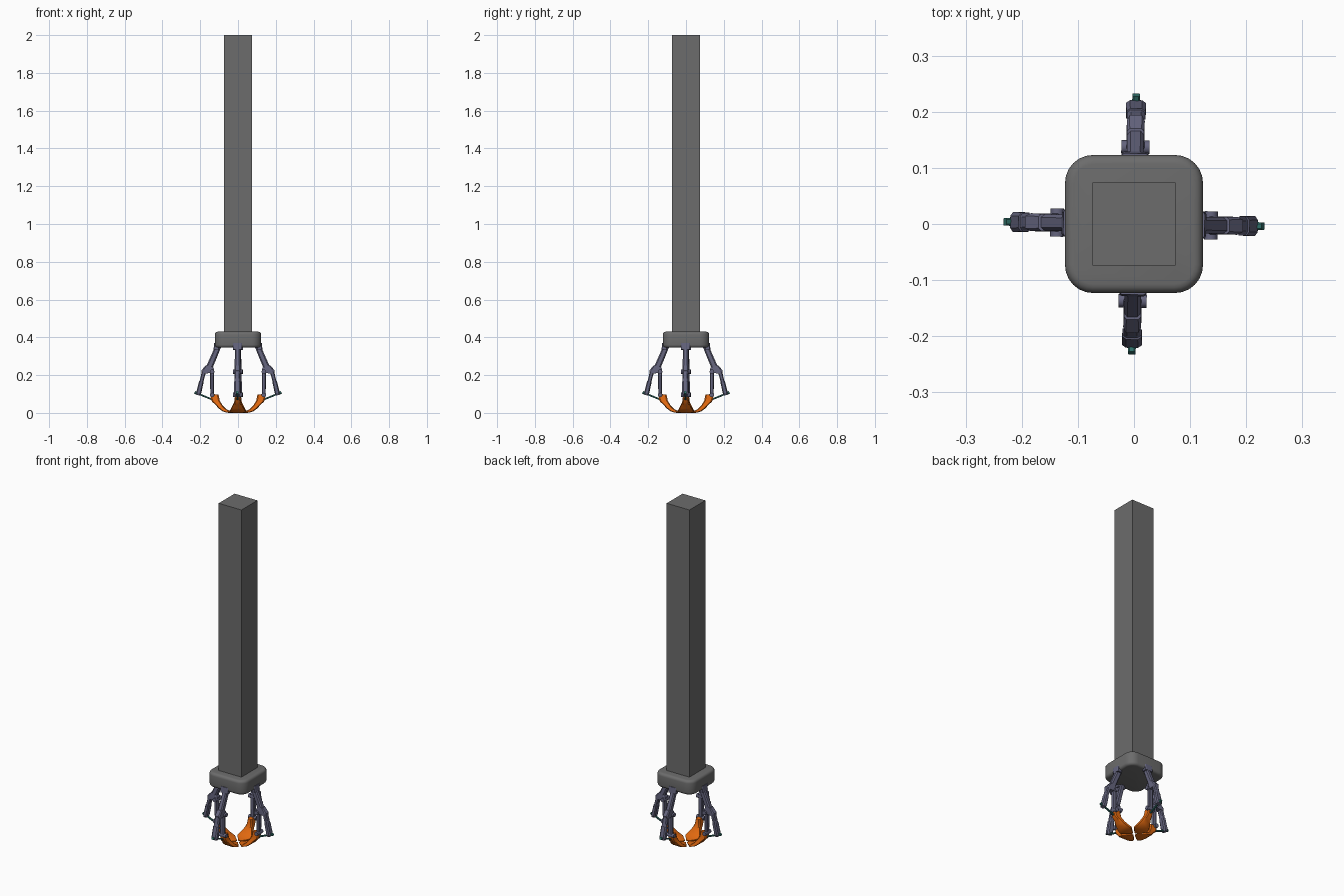
import bpy, bmesh, math
from mathutils import Matrix, Vector

if "Cube" in bpy.data.objects:
    bpy.data.objects.remove(bpy.data.objects["Cube"])


def material(name, rgb):
    m = bpy.data.materials.new(name)
    m.diffuse_color = (*rgb, 1)
    m.use_nodes = True
    m.node_tree.nodes["Principled BSDF"].inputs["Base Color"].default_value = m.diffuse_color
    return m


GREY = material("dark grey", (0.15, 0.15, 0.15))
STEEL = material("blue grey", (0.13, 0.13, 0.21))
ORANGE = material("orange", (0.75, 0.14, 0.005))
TEAL = material("teal", (0.03, 0.16, 0.14))


def finish(bm, name, mat, matrix=Matrix(), angle=None):
    bmesh.ops.recalc_face_normals(bm, faces=bm.faces)
    me = bpy.data.meshes.new(name)
    bm.to_mesh(me)
    bm.free()
    me.materials.append(mat)
    ob = bpy.data.objects.new(name, me)
    bpy.context.collection.objects.link(ob)
    ob.matrix_world = matrix
    if angle:
        bpy.ops.object.select_all(action='DESELECT')
        ob.select_set(True)
        bpy.context.view_layer.objects.active = ob
        bpy.ops.object.shade_smooth_by_angle(angle=math.radians(angle))
    return ob


def box(half, z0, z1):
    bm = bmesh.new()
    bmesh.ops.create_cube(bm, size=1)
    bmesh.ops.scale(bm, vec=(2 * half, 2 * half, z1 - z0), verts=bm.verts)
    bmesh.ops.translate(bm, vec=(0, 0, (z0 + z1) / 2), verts=bm.verts)
    return bm


def loft(name, sections, mat, matrix, chamfer=0.25, angle=None):
    """Skin chamfered sections given as (outer rz, inner rz, half width)."""
    bm = bmesh.new()
    rings = []
    c = chamfer
    shape = [(c, 1), (1 - c, 1), (1, 1 - 2 * c), (1, 2 * c - 1),
             (1 - c, -1), (c, -1), (0, 2 * c - 1), (0, 1 - 2 * c)]
    for (ro, zo), (ri, zi), w in sections:
        rings.append([bm.verts.new((ro + (ri - ro) * t, w * s, zo + (zi - zo) * t))
                      for t, s in shape])
    for a, b in zip(rings, rings[1:]):
        for i in range(8):
            j = (i + 1) % 8
            bm.faces.new((a[i], a[j], b[j], b[i]))
    bm.faces.new(rings[0])
    bm.faces.new(rings[-1])
    return finish(bm, name, mat, matrix, angle)


def beam(name, stations, mat, matrix, chamfer=0.2):
    """Straight or bent bar through (r, z, depth, half width) stations."""
    p = [Vector((s[0], s[1])) for s in stations]
    d = (p[-1] - p[0]).normalized()
    n = Vector((-d.y, d.x))
    secs = [(q + n * s[2] / 2, q - n * s[2] / 2, s[3]) for q, s in zip(p, stations)]
    return loft(name, secs, mat, matrix, chamfer)


def pin(name, r, z, length, radius, mat, matrix):
    """Hinge pin lying across the arm."""
    bm = bmesh.new()
    bmesh.ops.create_cone(bm, cap_ends=True, segments=12, radius1=radius,
                          radius2=radius, depth=length,
                          matrix=Matrix.Translation((r, 0, z)) @ Matrix.Rotation(math.pi / 2, 4, 'X'))
    return finish(bm, name, mat, matrix, 35)


# Square column
finish(box(0.074, 0.42, 2.0), "column", GREY)

# Rounded mounting block
bm = box(0.123, 0.345, 0.43)
upright = [e for e in bm.edges if abs(e.verts[0].co.z - e.verts[1].co.z) > 0.01]
bmesh.ops.bevel(bm, geom=upright, offset=0.05, segments=6, profile=0.5, affect='EDGES')
rims = [e for e in bm.edges if abs(e.verts[0].co.z - e.verts[1].co.z) < 0.001]
bmesh.ops.bevel(bm, geom=rims, offset=0.016, segments=4, profile=0.5, affect='EDGES')
finish(bm, "mounting_block", GREY, angle=40)

for k, side in enumerate(("right", "back", "left", "front")):
    M = Matrix.Rotation(math.radians(90 * k - 1), 4, 'Z')

    # Upper arm and its bracket on the block
    beam(side + "_arm_bracket", [(0.112, 0.37, 0.028, 0.024), (0.115, 0.335, 0.028, 0.024)],
         STEEL, M, 0.1)
    beam(side + "_upper_arm", [(0.101, 0.36, 0.03, 0.014), (0.148, 0.25, 0.034, 0.015),
                               (0.157, 0.225, 0.04, 0.015)], STEEL, M)
    # Fork joining the two lower legs
    loft(side + "_fork", [((0.170, 0.252), (0.140, 0.252), 0.015),
                          ((0.194, 0.225), (0.126, 0.232), 0.016),
                          ((0.190, 0.208), (0.126, 0.212), 0.016)], STEEL, M, 0.15)
    # Inner leg with knuckles at both ends
    beam(side + "_inner_leg", [(0.137, 0.225, 0.021, 0.014), (0.137, 0.085, 0.019, 0.014)],
         STEEL, M)
    for label, z in (("upper", 0.218), ("lower", 0.095)):
        pin(f"{side}_{label}_knuckle", 0.137, z, 0.05, 0.012, STEEL, M)
    # Outer piston housing with a thicker lower sleeve
    beam(side + "_outer_leg", [(0.179, 0.222, 0.022, 0.015), (0.190, 0.18, 0.02, 0.015),
                               (0.205, 0.12, 0.02, 0.015)], STEEL, M)
    beam(side + "_outer_sleeve", [(0.194, 0.165, 0.024, 0.017), (0.208, 0.105, 0.026, 0.018),
                                  (0.211, 0.094, 0.02, 0.014)], STEEL, M)
    # Thin link rod to the claw, with a nut at its outer end
    beam(side + "_link_rod", [(0.222, 0.106, 0.009, 0.005), (0.135, 0.070, 0.009, 0.005)], TEAL, M)
    beam(side + "_link_nut", [(0.230, 0.109, 0.014, 0.007), (0.217, 0.103, 0.014, 0.007)], TEAL, M)

    # Curved claw: narrow hinge, wide scoop, pointed tip
    loft(side + "_claw", [((0.138, 0.100), (0.103, 0.097), 0.013),
                          ((0.145, 0.080), (0.100, 0.082), 0.015),
                          ((0.138, 0.060), (0.097, 0.066), 0.017),
                          ((0.120, 0.044), (0.090, 0.053), 0.021),
                          ((0.103, 0.025), (0.080, 0.037), 0.029),
                          ((0.082, 0.009), (0.065, 0.022), 0.038),
                          ((0.057, 0.001), (0.050, 0.013), 0.042),
                          ((0.035, 0.000), (0.033, 0.009), 0.026),
                          ((0.012, 0.002), (0.012, 0.007), 0.007)], ORANGE, M, 0.15, 30)
